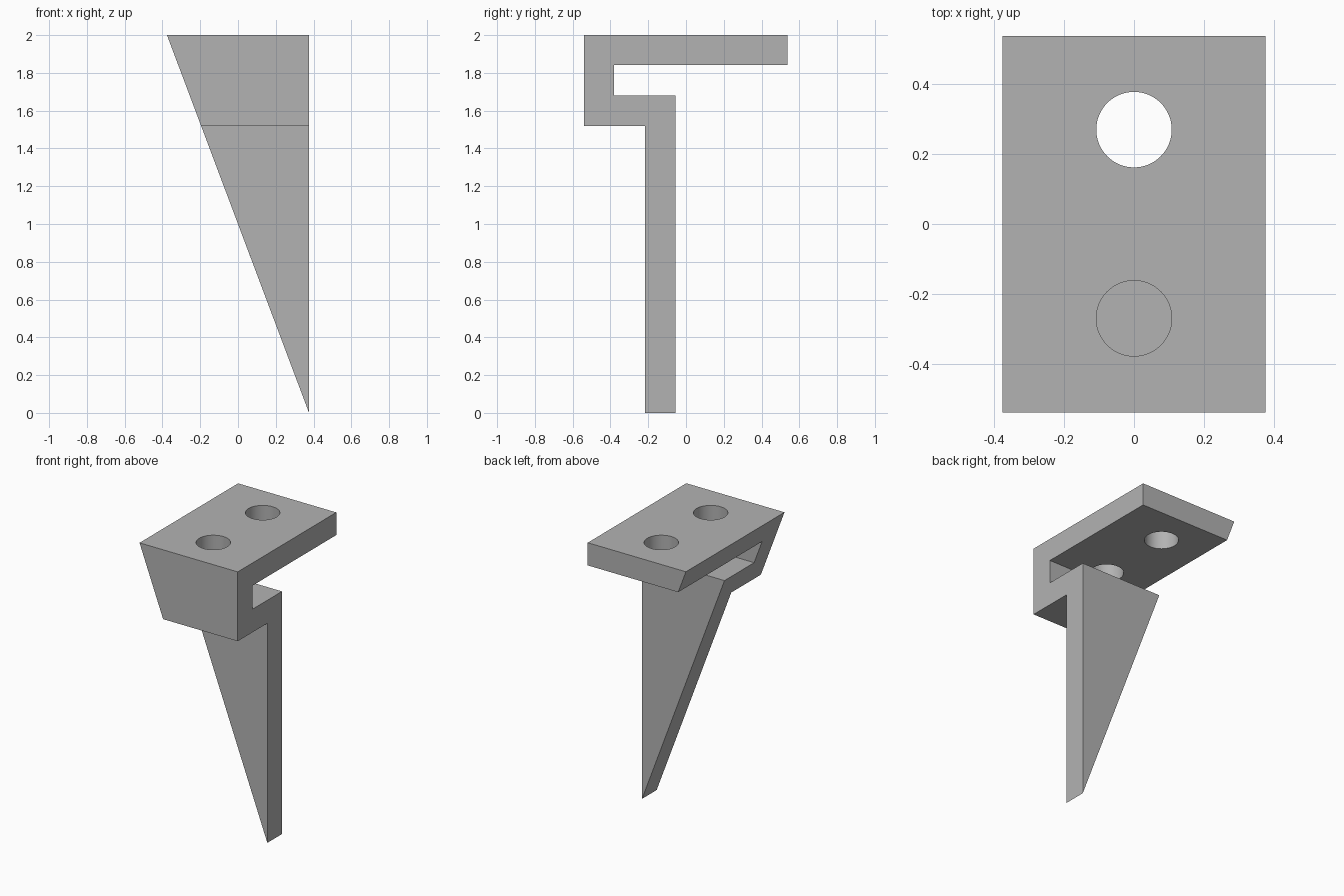
import bpy
import bmesh

cube = bpy.data.objects.get("Cube")
if cube:
    bpy.data.objects.remove(cube, do_unlink=True)

HALF_WIDTH = 0.376
HEIGHT = 2.0
HOLE_RADIUS = 0.108
HOLE_Y = 0.27

# Single grey finish
grey = bpy.data.materials.new("plain_grey")
grey.use_nodes = True
colour = (0.45, 0.45, 0.45, 1)
grey.diffuse_color = colour
grey.node_tree.nodes["Principled BSDF"].inputs["Base Color"].default_value = colour


def add_object(name, bm):
    bmesh.ops.recalc_face_normals(bm, faces=bm.faces)
    mesh = bpy.data.meshes.new(name)
    bm.to_mesh(mesh)
    bm.free()
    mesh.materials.append(grey)
    obj = bpy.data.objects.new(name, mesh)
    bpy.context.collection.objects.link(obj)
    return obj


# Hooked bracket: side profile (y, z) swept across the width
profile = [(-0.54, 2), (-0.54, 1.52), (-0.216, 1.52), (-0.216, 0), (-0.056, 0),
           (-0.056, 1.68), (-0.38, 1.68), (-0.38, 1.843), (0.538, 1.843), (0.538, 2)]
bm = bmesh.new()
side = bm.faces.new([bm.verts.new((HALF_WIDTH, y, z)) for y, z in profile])
swept = bmesh.ops.extrude_face_region(bm, geom=[side])
# Slanted right side, tapering to a point at the foot
for v in swept["geom"]:
    if isinstance(v, bmesh.types.BMVert):
        v.co.x = HALF_WIDTH - 2 * HALF_WIDTH * v.co.z / HEIGHT
bmesh.ops.remove_doubles(bm, verts=bm.verts, dist=0.0001)
bracket = add_object("hooked_bracket", bm)

# Two round holes through the top plate
for label, y in (("front", -HOLE_Y), ("back", HOLE_Y)):
    bm = bmesh.new()
    bmesh.ops.create_cone(bm, cap_ends=True, segments=64, radius1=HOLE_RADIUS,
                          radius2=HOLE_RADIUS, depth=0.3)
    bmesh.ops.translate(bm, verts=bm.verts, vec=(0, y, 1.92))
    # Stop the cutter inside the slot, clear of the lower ledge
    cutter = add_object(label + "_hole_cutter", bm)
    cutter.hide_render = True
    cutter.hide_viewport = True
    cut = bracket.modifiers.new(label + "_hole", 'BOOLEAN')
    cut.operation = 'DIFFERENCE'
    cut.solver = 'EXACT'
    cut.object = cutter

# Apply the cuts, then smooth only the hole walls
bpy.ops.object.select_all(action='DESELECT')
bracket.select_set(True)
bpy.context.view_layer.objects.active = bracket
for name in [m.name for m in bracket.modifiers]:
    bpy.ops.object.modifier_apply(modifier=name)
for obj in [o for o in bpy.data.objects if o.name.endswith("_hole_cutter")]:
    bpy.data.objects.remove(obj, do_unlink=True)
bpy.ops.object.shade_smooth_by_angle(angle=0.5)
